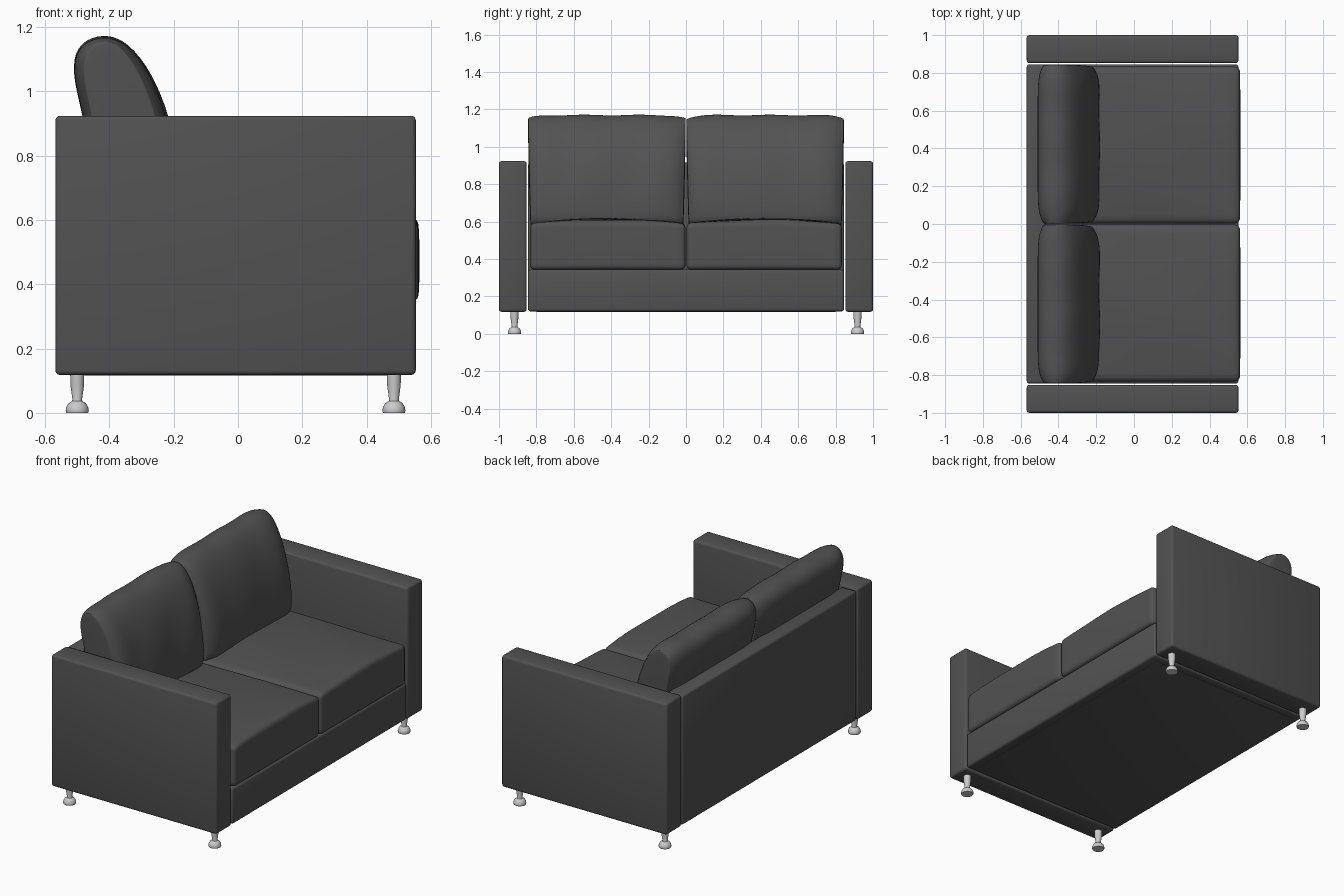
import bpy
import bmesh
from math import sin, pi
from mathutils import Vector

cube = bpy.data.objects.get("Cube")
if cube:
    bpy.data.objects.remove(cube, do_unlink=True)


def material(name, value, metallic=0.0):
    mat = bpy.data.materials.new(name)
    colour = (value, value, value, 1)
    mat.diffuse_color = colour
    mat.use_nodes = True
    mat.node_tree.nodes["Principled BSDF"].inputs["Base Color"].default_value = colour
    return mat


LEATHER = material("charcoal_leather", 0.085)
METAL = material("pale_metal", 0.6)


def finish(name, bm, mat, angle=0.9):
    bmesh.ops.recalc_face_normals(bm, faces=bm.faces)
    mesh = bpy.data.meshes.new(name)
    bm.to_mesh(mesh)
    bm.free()
    mesh.materials.append(mat)
    obj = bpy.data.objects.new(name, mesh)
    bpy.context.collection.objects.link(obj)
    bpy.ops.object.select_all(action="DESELECT")
    obj.select_set(True)
    bpy.context.view_layer.objects.active = obj
    bpy.ops.object.shade_smooth_by_angle(angle=angle)
    return obj


def panel(name, low, high, bevel=0.014):
    """Upholstered board with softly rounded edges."""
    low, high = Vector(low), Vector(high)
    bm = bmesh.new()
    bmesh.ops.create_cube(bm, size=1)
    for v in bm.verts:
        v.co = (low + high) / 2 + v.co * (high - low)
    bmesh.ops.bevel(bm, geom=bm.edges[:], offset=bevel, segments=3,
                    profile=0.5, affect="EDGES")
    return finish(name, bm, LEATHER)


def seat_cushion(name, side):
    """Rounded block whose top swells towards the middle."""
    half, radius = Vector((0.505, 0.415, 0.125)), 0.025
    centre = Vector((0.055, side * 0.418, 0.468))
    bm = bmesh.new()
    bmesh.ops.create_cube(bm, size=2)
    bmesh.ops.subdivide_edges(bm, edges=bm.edges[:], cuts=19, use_grid_fill=True)
    for v in bm.verts:
        u = Vector([sin(c * pi / 2) for c in v.co])
        p = Vector([a * h for a, h in zip(u, half)])
        core = Vector([max(r - h, min(h - r, a)) for a, h, r in zip(p, half, [radius] * 3)])
        p = core + (p - core).normalized() * radius
        dome = (1 - u.x ** 4) * 0.35 + 0.65
        if u.z > 0:
            p.z += u.z * (0.027 * (1 - u.y ** 2) * dome - 0.004 * (1 + sin(5 * u.y + 3 * u.x + side)) / 2)
        p.x += 0.005 * max(u.x, 0) * (1 - u.y ** 2) * (1 - u.z ** 2)
        v.co = centre + p
    return finish(name, bm, LEATHER, 1.2)


# Side section of the leaning back cushion (x, z)
SECTION = [(-0.44, 0.57), (-0.455, 0.75), (-0.48, 0.92), (-0.513, 1.04),
           (-0.51, 1.12), (-0.47, 1.163), (-0.405, 1.176), (-0.34, 1.15),
           (-0.27, 1.06), (-0.215, 0.92), (-0.185, 0.76), (-0.178, 0.62), (-0.2, 0.57)]


def back_cushion(name, side):
    """Section lofted sideways, pinched at both ends."""
    bm = bmesh.new()
    rings = []
    steps = 18
    for i in range(steps + 1):
        t = sin((i / steps - 0.5) * pi)
        pinch = abs(t) ** 10
        ring = []
        for x, z in SECTION:
            height = (z - 0.57) / 0.6
            mid = -0.31 - 0.1 * height
            front = x > mid
            px = mid + (x - mid) * (1 - 0.26 * pinch)
            if front:
                px += 0.006 * sin(7 * t + 3 * height + side) * sin(pi * height)
            pz = z - 0.018 * pinch * height + 0.003 * sin(9 * t + side) * height
            y = side * (0.423 + t * (0.405 + 0.013 * height))
            ring.append(bm.verts.new((px, y, pz)))
        rings.append(ring)
    n = len(SECTION)
    for a, b in zip(rings, rings[1:]):
        for k in range(n):
            bm.faces.new((a[k], a[(k + 1) % n], b[(k + 1) % n], b[k]))
    # Softly bulged end caps
    for ring, inner in ((rings[0], -1), (rings[-1], 1)):
        cap = bm.faces.new(ring)
        bmesh.ops.inset_individual(bm, faces=[cap], thickness=0.02)
        for v in cap.verts:
            v.co.y += side * inner * 0.006
    obj = finish(name, bm, LEATHER, 1.3)
    mod = obj.modifiers.new("soft_surface", "SUBSURF")
    mod.levels = mod.render_levels = 2
    return obj


def foot(name, x, y):
    """Turned foot: flared stem on a domed pad."""
    profile = [(0.034, 0), (0.036, 0.006), (0.034, 0.018), (0.027, 0.03),
               (0.016, 0.037), (0.015, 0.042), (0.021, 0.085), (0.022, 0.125)]
    bm = bmesh.new()
    verts = [bm.verts.new((x + r, y, z)) for r, z in profile]
    edges = [bm.edges.new(pair) for pair in zip(verts, verts[1:])]
    bmesh.ops.spin(bm, geom=verts + edges, cent=(x, y, 0), axis=(0, 0, 1),
                   angle=2 * pi, steps=24)
    bmesh.ops.remove_doubles(bm, verts=bm.verts[:], dist=0.0005)
    bmesh.ops.holes_fill(bm, edges=[e for e in bm.edges if e.is_boundary], sides=0)
    return finish(name, bm, METAL, 0.7)


# Frame
panel("seat_base", (-0.55, -0.845, 0.12), (0.553, 0.845, 0.343))
panel("back_panel", (-0.568, -0.845, 0.12), (-0.465, 0.845, 0.915))
panel("underside_cover", (-0.52, -0.8, 0.116), (0.5, 0.8, 0.13), 0.003)

# Arms, cushions and feet on each side
for side, label in ((1, "back_y"), (-1, "front_y")):
    ys = sorted((side * 0.852, side))
    panel("arm_" + label, (-0.568, ys[0], 0.118), (0.553, ys[1], 0.924))
    seat_cushion("seat_cushion_" + label, side)
    back_cushion("back_cushion_" + label, side)
    for x, end in ((-0.5, "rear"), (0.485, "fore")):
        foot("foot_" + end + "_" + label, x, side * 0.917)
